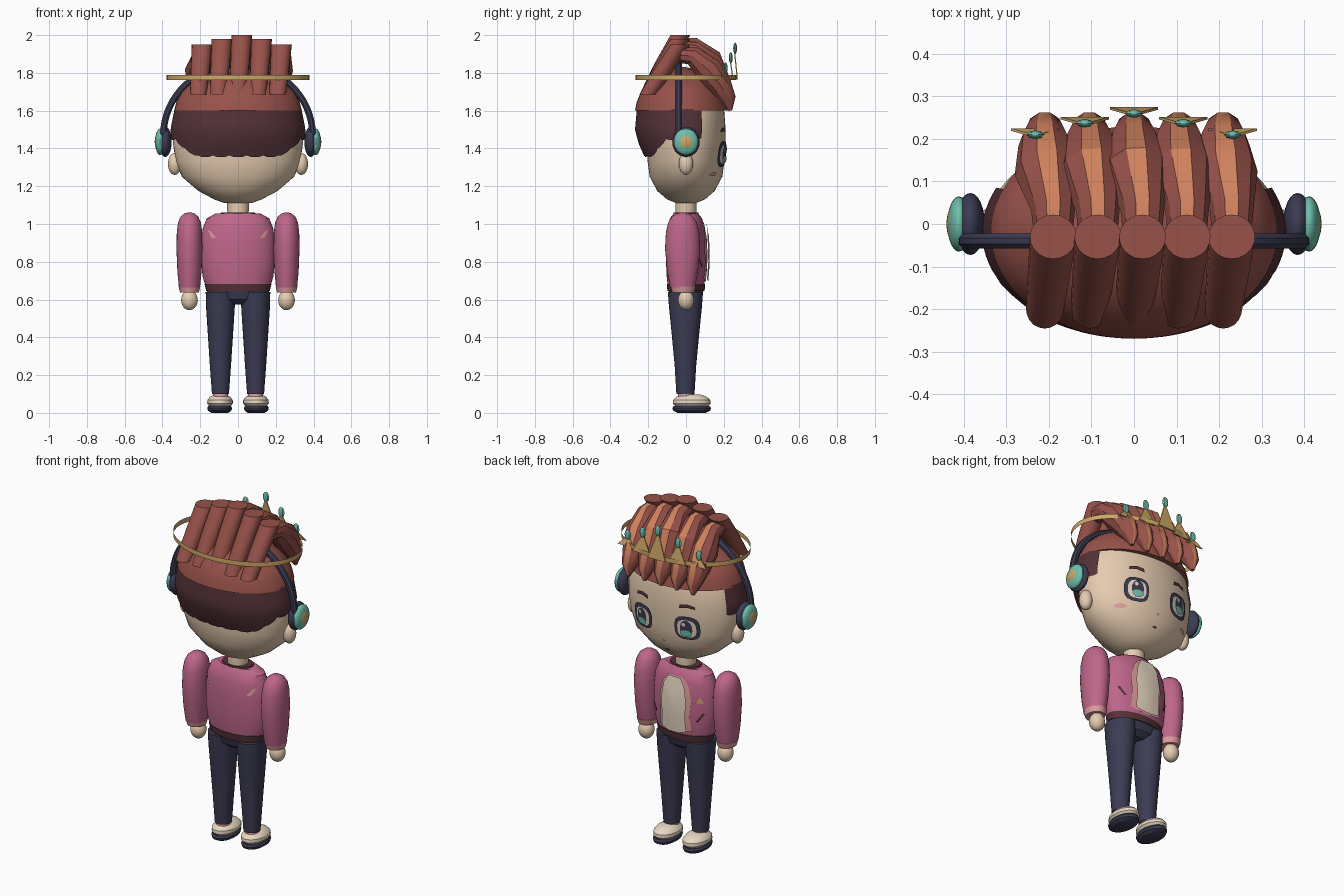
import bpy, math
from mathutils import Vector

if "Cube" in bpy.data.objects:
    bpy.data.objects.remove(bpy.data.objects["Cube"])


def material(name, r, g, b):
    m = bpy.data.materials.new(name)
    lin = [((c / 255 + 0.055) / 1.055) ** 2.4 for c in (r, g, b)]
    m.diffuse_color = (*lin, 1)
    m.use_nodes = True
    m.node_tree.nodes["Principled BSDF"].inputs["Base Color"].default_value = m.diffuse_color
    return m


SKIN = material("skin", 230, 204, 176)
HAIR = material("red_brown", 152, 82, 74)
BROWN = material("dark_brown", 84, 50, 56)
ORANGE = material("orange", 208, 130, 94)
PINK = material("pink", 190, 102, 138)
BLUSH = material("light_pink", 222, 155, 158)
NAVY = material("navy", 60, 60, 84)
TEAL = material("teal", 112, 190, 172)
GOLD = material("gold", 205, 168, 104)
CREAM = material("cream", 232, 216, 194)


def add(name, verts, faces, *mats):
    me = bpy.data.meshes.new(name)
    me.from_pydata([tuple(v) for v in verts], [], faces)
    for m in mats:
        me.materials.append(m)
    ob = bpy.data.objects.new(name, me)
    bpy.context.collection.objects.link(ob)
    return ob


def bridge(n, rows, closed=True):
    """Quads joining successive rows of n vertices."""
    return [(r * n + i, r * n + (i + 1) % n, (r + 1) * n + (i + 1) % n, (r + 1) * n + i)
            for r in range(rows - 1) for i in range(n if closed else n - 1)]


def loft(name, rings, mat, seg=32, cx=0, cy=0, caps=True):
    """Stack of horizontal ellipses (z, rx, ry[, x, y])."""
    verts = []
    for z, rx, ry, *c in rings:
        x, y = c if c else (cx, cy)
        for i in range(seg):
            a = math.tau * i / seg
            verts.append((x + rx * math.cos(a), y + ry * math.sin(a), z))
    faces = bridge(seg, len(rings))
    if caps:
        faces += [tuple(reversed(range(seg))), tuple(range(len(verts) - seg, len(verts)))]
    return add(name, verts, faces, mat)


def ball(name, c, r, mat, seg=24):
    rings = [(c[2] - r[2] * math.cos(t), r[0] * math.sin(t), r[1] * math.sin(t))
             for t in (0.02 + (math.pi - 0.04) * k / 14 for k in range(15))]
    return loft(name, rings, mat, seg, c[0], c[1])


def sweep(name, path, radii, side, mats, n=10, special=None):
    """Tube along a path; one face row may take the second material."""
    verts = []
    for k, p in enumerate(path):
        t = (path[min(k + 1, len(path) - 1)] - path[max(k - 1, 0)]).normalized()
        out = side.cross(t).normalized()
        s = t.cross(out)
        for i in range(n):
            a = math.tau * (i + 0.5) / n
            verts.append(p + (out * math.cos(a) + s * math.sin(a)) * radii[k])
    faces = bridge(n, len(path)) + [tuple(reversed(range(n))), tuple(range(len(verts) - n, len(verts)))]
    ob = add(name, verts, faces, *mats)
    if special is not None:
        for p in ob.data.polygons[:n * (len(path) - 1)]:
            p.material_index = int(p.index % n == special)
    return ob


def at(profile, z):
    """Radii of a profile at height z."""
    for a, b in zip(profile, profile[1:]):
        if a[0] <= z <= b[0]:
            f = (z - a[0]) / (b[0] - a[0])
            return a[1] + (b[1] - a[1]) * f, a[2] + (b[2] - a[2]) * f
    return profile[-1][1:3]


def patch(name, pts, profile, mat, off=0.006, sign=1):
    """Thin plate lying on the front (or back) of a lofted form."""
    mx = sum(p[0] for p in pts) / len(pts)
    mz = sum(p[1] for p in pts) / len(pts)
    mid = [((x + mx) / 2, (z + mz) / 2) for x, z in pts]
    verts = []
    for x, z in pts + mid + [(mx, mz)]:
        rx, ry = at(profile, z)
        verts.append((x, sign * (ry * math.sqrt(max(0, 1 - (x / rx) ** 2)) + off), z))
    n = len(pts)
    faces = bridge(n, 2) + [(n + i, n + (i + 1) % n, 2 * n) for i in range(n)]
    return add(name, verts, faces, mat)


def oval(x, z, w, h, n=12, power=1.0):
    pts = []
    for i in range(n):
        c, s = math.cos(math.tau * (i + .5) / n), math.sin(math.tau * (i + .5) / n)
        pts.append((x + w * math.copysign(abs(c) ** power, c), z + h * math.copysign(abs(s) ** power, s)))
    return pts


# Head and neck
HEAD = [(1.11, .07, .05), (1.13, .125, .1), (1.175, .21, .152), (1.25, .297, .192), (1.33, .33, .203),
        (1.42, .343, .21), (1.5, .343, .21), (1.6, .325, .202), (1.7, .27, .17), (1.78, .17, .11), (1.82, .04, .03)]
loft("head", HEAD, SKIN, 48)
loft("neck", [(1.03, .055, .055), (1.13, .06, .055)], SKIN)

# Hair cap over the crown, closed at the rim
loft("hair_cap", [(1.6, .338, .25), (1.65, .325, .24), (1.7, .298, .218), (1.75, .245, .18),
                  (1.79, .18, .13), (1.82, .09, .07), (1.832, .01, .01)], HAIR, 48, cy=-.02)

# Shaved undercut wrapping the back and sides
UNDER = [(1.34, .335, .19), (1.36, .343, .202), (1.43, .352, .232), (1.5, .358, .25), (1.61, .336, .24)]
cols, rows = 61, 8
grid = []
for r in range(rows):
    for c in range(cols):
        a = math.radians(155 + 230 * c / (cols - 1))
        y0 = .23 * math.sin(a) - .02
        low = 1.355 + .09 * min(1, max(0, (y0 + .2) / .1)) + .008 * (c % 4 == 0)
        z = low + (1.61 - low) * r / (rows - 1)
        rx, ry = at(UNDER, z)
        grid.append((rx * math.cos(a), ry * math.sin(a) - .02, z))
add("undercut", grid, bridge(cols, rows, False), BROWN)

# Five rolled quiffs: tube behind, lock with highlight in front
for i in range(5):
    k = i - 2
    xb, xt, drop = .105 * k, .02 + .105 * k, (0, .02, .05)[abs(k)]
    loft("quiff_tube", [(1.685, .044, .046, xb, -.2), (1.84 - drop / 2, .05, .054, (xb + xt) / 2, -.118),
                        (2.0 - drop, .055, .052, xt, -.03)], HAIR, 20)
    pts = [Vector((xt, -.03, 1.945 - drop)), Vector((xt, .035, 1.94 - drop)),
           Vector((xb + .005, .12, 1.865 - drop)), Vector((xb, .185, 1.73)),
           Vector((xb, .225, 1.66)), Vector((xb, .235, 1.6))]
    # face centred on the outer ridge is the last one
    sweep("quiff_lock", pts, [.045, .052, .076, .062, .042, .01], Vector((1, 0, 0)),
          (HAIR, ORANGE), 10, 4 if Vector((1, 0, 0)).cross(pts[2] - pts[1]).z < 0 else 9)

# Crown band, points and gems
loft("crown_band", [(1.762, .378, .267), (1.79, .378, .267)], GOLD, 48, caps=False)
for k in range(-2, 3):
    x, j = .116 * k, abs(k)
    y, top = (.275, .252, .225)[j], (1.925, 1.875, 1.82)[j]
    add("crown_point", [(x - .057, y, 1.765), (x + .057, y, 1.765), (x, y - .016, top),
                        (x - .057, y - .006, 1.765), (x + .057, y - .006, 1.765), (x, y - .022, top)],
        [(0, 1, 2), (5, 4, 3), (0, 3, 4, 1), (1, 4, 5, 2), (2, 5, 3, 0)], GOLD)
    ball("crown_gem", (x, y - .015, top + .005), (.02, .01, .03), TEAL, 8)

# Headphone band
arc = [Vector((.395 * math.cos(t), -.04, 1.47 + .375 * math.sin(t)))
       for t in (math.pi * i / 32 for i in range(33))]
sweep("headphone_band", arc, [.019] * 33, Vector((0, 1, 0)), (NAVY,), 8)

# Shirt, collar and hem
TORSO = [(.66, .168, .095), (.72, .187, .102), (.8, .196, .106), (.9, .196, .105), (.98, .186, .098),
         (1.03, .165, .085), (1.055, .12, .065)]
loft("jacket", TORSO, PINK, 40)
loft("collar", [(1.04, .098, .07), (1.062, .09, .065)], BROWN)
loft("jacket_hem", [(.645, .168, .098), (.682, .177, .102)], BROWN, 40)
loft("hips", [(.575, .07, .05), (.6, .15, .08), (.655, .168, .095)], NAVY)

# Shirt front with its ragged lapel edges
for off, w, m, nm in ((.008, .1, BLUSH, "lapel_edge"), (.02, .078, CREAM, "shirt_front")):
    patch(nm, [(-w, .71), (-w * .4, .695), (w * .4, .695), (w, .71), (w * .95, .8), (w * 1.03, .88),
               (w * .85, .97), (w * .5, 1.015), (-w * .5, 1.015), (-w * .85, .97), (-w * 1.03, .88),
               (-w * .95, .8)], TORSO, m, off)
patch("pin", [(-.165, .88), (-.125, .88), (-.145, .915)], TORSO, GOLD, .008)

for s in (-1, 1):
    # Ears and headphone cups
    ball("ear", (s * .335, 0, 1.318), (.036, .038, .058), SKIN)
    ball("ear_cushion", (s * .385, 0, 1.435), (.034, .073, .08), NAVY)
    ball("ear_cup", (s * .412, 0, 1.435), (.027, .065, .07), TEAL)
    ball("cup_badge", (s * .428, 0, 1.435), (.013, .038, .04), GOLD)
    # Face details
    x = s * .143
    patch("eye_outline", oval(x, 1.37, .07, .07, 16, .7), HEAD, NAVY, .01)
    patch("eye_white", oval(x, 1.368, .052, .052, 16, .7), HEAD, CREAM, .014)
    patch("iris", oval(x, 1.37, .034, .05), HEAD, NAVY, .018)
    patch("iris_glow", oval(x, 1.342, .032, .02), HEAD, TEAL, .022)
    patch("eye_glint", oval(x + .012, 1.395, .01, .012, 8), HEAD, CREAM, .022)
    patch("eyebrow", [(s * .1, 1.482), (s * .145, 1.492), (s * .19, 1.484), (s * .185, 1.502),
                      (s * .145, 1.512), (s * .105, 1.505)], HEAD, BROWN, .008)
    patch("cheek_blush", oval(s * .215, 1.265, .03, .012), HEAD, BLUSH, .006)
    # Sleeves, cuffs and hands
    loft("sleeve", [(.665, .056, .066), (.75, .064, .082), (.87, .069, .093), (.96, .067, .088), (1.01, .06, .075),
                    (1.04, .046, .055), (1.056, .026, .03), (1.062, .004, .004)], PINK, 28, s * .257, -.018)
    loft("cuff", [(.638, .05, .058), (.67, .058, .067)], BLUSH, 28, s * .257, -.015)
    ball("hand", (s * .257, 0, .597), (.044, .042, .053), SKIN)
    # Trouser legs, ankles and shoes
    loft("trouser_leg", [(.1, .045, .048), (.25, .056, .057), (.42, .067, .073), (.56, .076, .087),
                         (.64, .078, .093)], NAVY, 28, s * .093, -.003)
    loft("sock", [(.07, .04, .045), (.118, .038, .04)], BLUSH, 24, s * .093, .0)
    loft("shoe", [(.034, .055, .085), (.05, .068, .1), (.068, .067, .098), (.085, .054, .08),
                  (.098, .03, .045)], CREAM, 28, s * .095, .03)
    loft("shoe_sole", [(0, .045, .075), (.012, .062, .098), (.026, .066, .103), (.036, .06, .095)],
         NAVY, 28, s * .097, .03)
    # Jacket slashes, front and back
    patch("front_slash", [(s * .125, .775), (s * .135, .77), (s * .168, .82), (s * .158, .825)], TORSO, BROWN, .008)
    patch("back_slash", [(s * .115, .925), (s * .14, .925), (s * .162, .968), (s * .145, .962)],
          TORSO, BLUSH, .006, -1)

patch("nose", oval(0, 1.265, .008, .006, 8), HEAD, BLUSH, .006)
patch("mouth", oval(0, 1.2, .016, .006, 8), HEAD, BROWN, .006)

# Consistent normals and smooth shading with crisp edges
for ob in bpy.context.scene.objects:
    ob.select_set(True)
    bpy.context.view_layer.objects.active = ob
bpy.ops.object.mode_set(mode='EDIT')
bpy.ops.mesh.select_all(action='SELECT')
bpy.ops.mesh.normals_make_consistent(inside=False)
bpy.ops.object.mode_set(mode='OBJECT')
bpy.ops.object.shade_smooth_by_angle(angle=math.radians(32))
